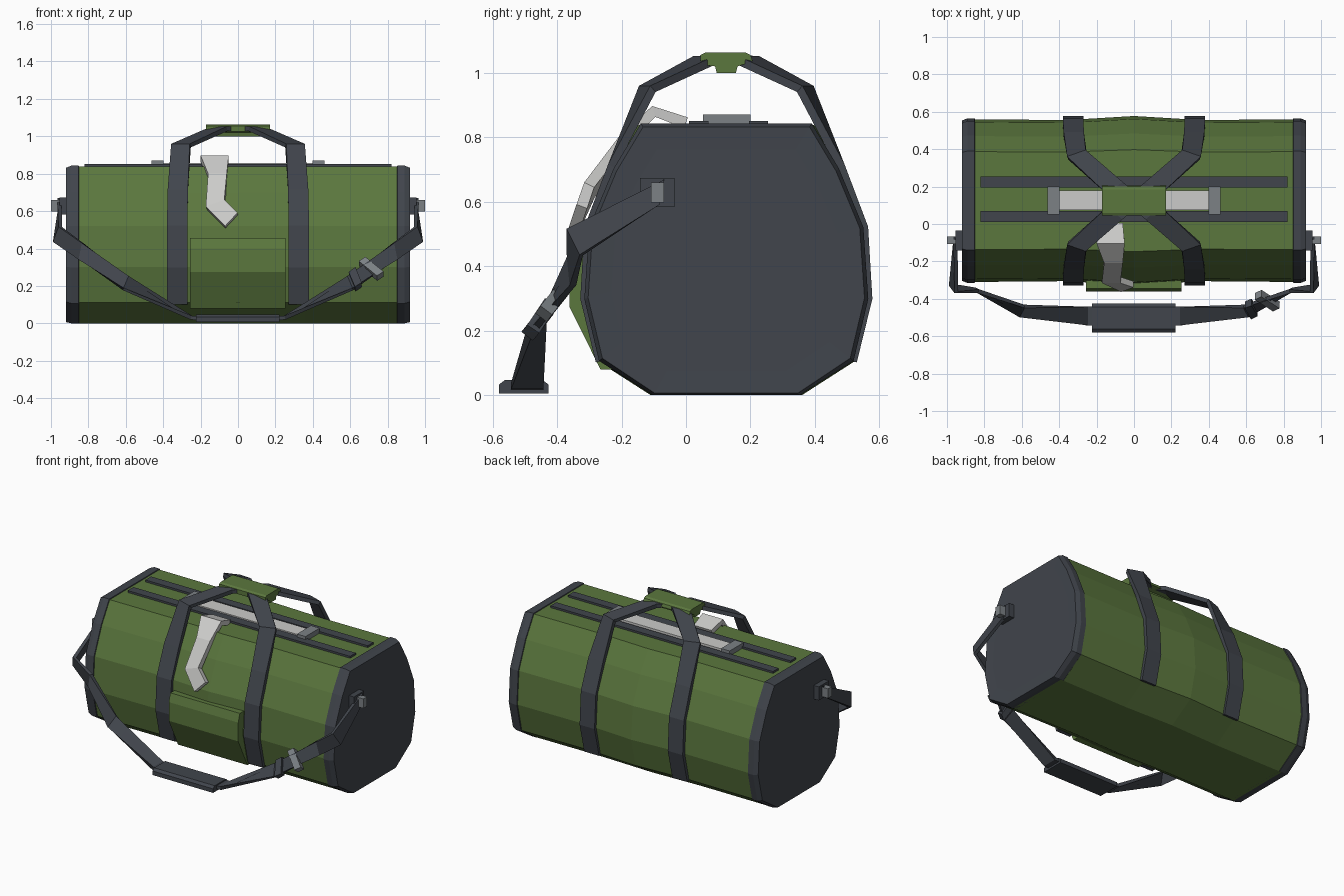
import bpy, bmesh
from mathutils import Vector as V


def material(name, col):
    m = bpy.data.materials.new(name)
    m.diffuse_color = (*col, 1)
    return m


GREEN = material("olive green", (0.105, 0.185, 0.048))
SLATE = material("dark slate", (0.052, 0.059, 0.072))
METAL = material("grey metal", (0.20, 0.22, 0.235))
LIGHT = material("light grey", (0.60, 0.60, 0.585))
CY = 0.125  # the bag's own centre line in y


def loft(name, mat, *strips):
    """Skin each list of rings into a closed solid, all in one object."""
    bm = bmesh.new()
    for rings in strips:
        rs = [[bm.verts.new(p) for p in ring] for ring in rings]
        n = len(rs[0])
        for a, b in zip(rs, rs[1:]):
            for i in range(n):
                j = (i + 1) % n
                bm.faces.new((a[i], a[j], b[j], b[i]))
        bm.faces.new(rs[0])
        bm.faces.new(rs[-1])
    bmesh.ops.recalc_face_normals(bm, faces=bm.faces)
    me = bpy.data.meshes.new(name)
    bm.to_mesh(me)
    bm.free()
    me.materials.append(mat)
    ob = bpy.data.objects.new(name, me)
    bpy.context.collection.objects.link(ob)
    return ob


def prism(profile, x0, x1):
    return [[(x, y, z) for y, z in profile] for x in (x0, x1)]


def box(x0, x1, y0, y1, z0, z1):
    return prism([(y0, z0), (y1, z0), (y1, z1), (y0, z1)], x0, x1)


def ribbon(stations, thick):
    """Stations are (centre, width direction, width)."""
    rings = []
    for i, (c, w, width) in enumerate(stations):
        a = V(stations[max(i - 1, 0)][0])
        b = V(stations[min(i + 1, len(stations) - 1)][0])
        w = V(w).normalized()
        n = (b - a).cross(w).normalized() * thick / 2
        w = w * width / 2
        c = V(c)
        rings.append([c - w - n, c + w - n, c + w + n, c - w + n])
    return rings


def flip(rings, sx=1, sy=1):
    return [[(p[0] * sx, CY + (p[1] - CY) * sy, p[2]) for p in r] for r in rings]


# Body: faceted tube with a slight bulge at mid length
HALF = [(0.225, 0.0), (0.39, 0.11), (0.435, 0.30), (0.42, 0.52), (0.345, 0.70), (0.262, 0.838)]
PROFILE = HALF + [(-y, z) for y, z in reversed(HALF)]


def section(x, s, bulge=1.0):
    return [(x, CY + y * s * bulge, max(0, 0.42 + (z - 0.42) * s)) for y, z in PROFILE]


loft("bag_body", GREEN, [section(x, 1, b) for x, b in
                         ((-0.87, 1), (-0.36, 0.99), (0, 1.04), (0.36, 0.99), (0.87, 1))])

# End caps with bevelled rim and recessed panel
cap = [section(0.85, 1.0), section(0.852, 1.012), section(0.89, 1.012),
       section(0.92, 0.985), section(0.918, 0.82)]
loft("end_caps", SLATE, cap, flip(cap, -1))

# Zip: tapes, teeth strip and sliders
loft("zip_tapes", SLATE, box(-0.82, 0.82, 0.195, 0.255, 0.83, 0.851),
     box(-0.82, 0.82, 0.01, 0.07, 0.83, 0.851))
loft("zip_strip", LIGHT, box(-0.41, 0.41, 0.075, 0.178, 0.83, 0.856))
loft("zip_sliders", METAL, *[box(s * 0.43 - 0.032, s * 0.43 + 0.032, 0.052, 0.2, 0.83, 0.871)
                             for s in (-1, 1)])

# Carry handles: webbing up the sides, then in towards the grip
handle = ribbon([((0.325, CY + 0.392, 0.105), (1, 0, 0), 0.11),
                 ((0.325, CY + 0.44, 0.30), (1, 0, 0), 0.11),
                 ((0.325, CY + 0.427, 0.52), (1, 0, 0), 0.11),
                 ((0.322, CY + 0.355, 0.71), (1, 0, 0), 0.108),
                 ((0.305, CY + 0.245, 0.95), (1, -0.35, 0), 0.105),
                 ((0.10, CY + 0.065, 1.04), (1, -0.8, 0), 0.105),
                 ((0.04, CY + 0.03, 1.04), (1, -0.8, 0), 0.08)], 0.026)
loft("carry_handles", SLATE, *[flip(handle, sx, sy) for sx in (1, -1) for sy in (1, -1)])

# Wrapped grip joining the handles
grip = [(0.045, 1.025), (0.09, 1.02), (0.095, 1.0), (0.155, 1.0), (0.16, 1.02),
        (0.207, 1.035), (0.2, 1.055), (0.185, 1.063), (0.06, 1.063), (0.045, 1.055)]
loft("grip_wrap", GREEN, prism(grip, -0.17, 0.17))

# Front pocket
pocket = [(-0.22, 0.08), (-0.265, 0.08), (-0.362, 0.275), (-0.362, 0.40), (-0.345, 0.455), (-0.27, 0.455)]
loft("front_pocket", GREEN, prism(pocket, -0.257, 0.255))

# Loose cloth tab hanging over the front
loft("cloth_tab", LIGHT, ribbon([((-0.125, 0.0, 0.845), (1, 0, 0), 0.13),
                                 ((-0.125, -0.10, 0.88), (1, 0, 0), 0.15),
                                 ((-0.11, -0.195, 0.79), (1, 0, 0), 0.10),
                                 ((-0.12, -0.30, 0.635), (1, 0, 0.35), 0.105),
                                 ((-0.035, -0.335, 0.55), (0.7, 0.25, 0.75), 0.10)], 0.035))

# Shoulder strap anchors
anchor = box(0.91, 0.955, -0.142, -0.035, 0.583, 0.674)
loft("strap_anchors", SLATE, anchor, flip(anchor, -1))
stud = box(0.95, 1.0, -0.108, -0.068, 0.597, 0.66)
loft("anchor_studs", METAL, stud, flip(stud, -1))

# Shoulder strap
strap = ribbon([((0.955, -0.075, 0.63), (0, 0.2, 1), 0.08),
                ((0.965, -0.345, 0.475), (-0.3, -0.4, 0.8), 0.095),
                ((0.84, -0.355, 0.385), (-0.2, -0.1, 1), 0.09),
                ((0.60, -0.465, 0.215), (-0.3, 0.55, 0.7), 0.085),
                ((0.25, -0.492, 0.03), (0, 1, 0), 0.10),
                ((0.18, -0.492, 0.026), (0, 1, 0), 0.10)], 0.022)
loft("shoulder_strap", SLATE, strap, flip(strap, -1))

# Shoulder pad resting on the ground
pad = [(-0.58, 0.006), (-0.426, 0.006), (-0.426, 0.033), (-0.445, 0.047), (-0.562, 0.047), (-0.58, 0.033)]
loft("shoulder_pad", SLATE, prism(pad, -0.225, 0.222))

# Strap adjuster and keeper on the right side
loft("strap_adjuster", METAL, ribbon([((0.695, -0.418, 0.28), (-0.62, 0.4, 0.5), 0.14),
                                      ((0.73, -0.402, 0.303), (-0.62, 0.4, 0.5), 0.14)], 0.045))
loft("strap_keeper", SLATE, ribbon([((0.61, -0.462, 0.222), (-0.3, 0.55, 0.7), 0.105),
                                    ((0.645, -0.446, 0.247), (-0.3, 0.5, 0.75), 0.105)], 0.045))
